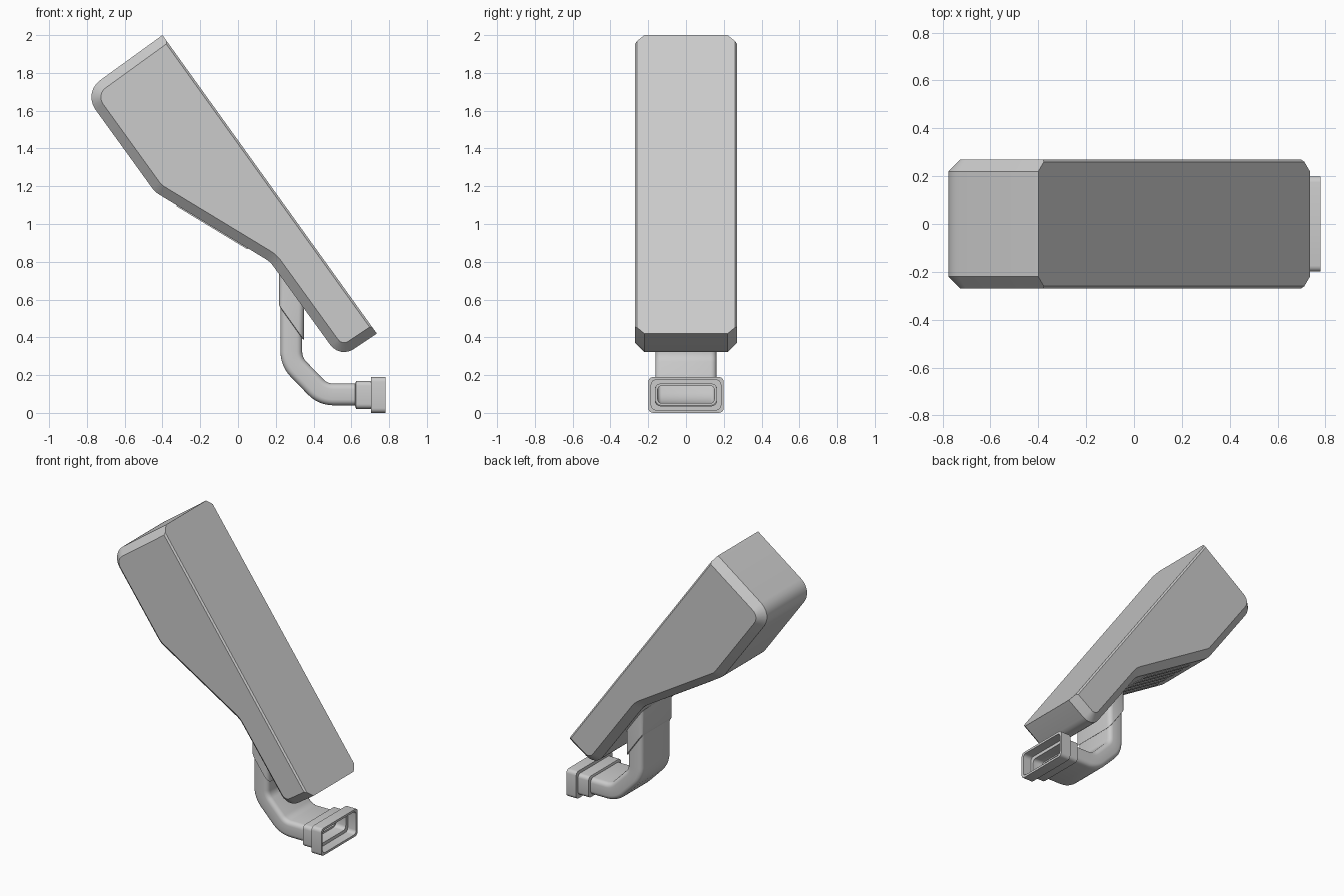
import bpy
import bmesh
from math import sin, cos, tan, pi, atan2
from mathutils import Vector

cube = bpy.data.objects.get("Cube")
if cube:
    bpy.data.objects.remove(cube, do_unlink=True)

grey = bpy.data.materials.new("light_grey")
grey.use_nodes = True
grey.diffuse_color = (0.6, 0.6, 0.6, 1)
grey.node_tree.nodes["Principled BSDF"].inputs["Base Color"].default_value = (0.6, 0.6, 0.6, 1)


def loft(name, rings, closed=False):
    """Skin a row of equal rings; cap the ends or join last to first."""
    bm = bmesh.new()
    loops = [[bm.verts.new(p) for p in ring] for ring in rings]
    n = len(loops[0])
    pairs = list(zip(loops, loops[1:]))
    if closed:
        pairs.append((loops[-1], loops[0]))
    else:
        bm.faces.new(loops[0])
        bm.faces.new(loops[-1])
    for a, b in pairs:
        for i in range(n):
            j = (i + 1) % n
            bm.faces.new((a[i], a[j], b[j], b[i]))
    bmesh.ops.recalc_face_normals(bm, faces=bm.faces)
    mesh = bpy.data.meshes.new(name)
    bm.to_mesh(mesh)
    bm.free()
    obj = bpy.data.objects.new(name, mesh)
    bpy.context.collection.objects.link(obj)
    mesh.materials.append(grey)
    bpy.ops.object.select_all(action="DESELECT")
    obj.select_set(True)
    bpy.context.view_layer.objects.active = obj
    bpy.ops.object.shade_smooth_by_angle(angle=pi / 6)
    return obj


def fillet(prev, corner, nxt, r, seg=6):
    """Points of a round of radius r at a corner."""
    u, v = (prev - corner).normalized(), (nxt - corner).normalized()
    half = u.angle(v) / 2
    reach = r / tan(half)
    centre = corner + (u + v).normalized() * (r / sin(half))
    a, b = corner + u * reach - centre, corner + v * reach - centre
    sweep = a.angle(b)
    return [centre + (a * sin(sweep * (1 - k / seg)) + b * sin(sweep * k / seg)) / sin(sweep)
            for k in range(seg + 1)]


# Housing: side profile with rounded corners, its last edge the long flat face
CORNERS = [(-0.40, 2.0, 0), (-0.82, 1.696, 0.11), (-0.44, 1.17, 0.14),
           (0.17, 0.80, 0.14), (0.54, 0.289, 0.09), (0.735, 0.42, 0)]


def housing_ring(y, inset, face_inset):
    pts = [Vector((x, z)) for x, z, r in CORNERS]
    n = len(pts)
    dirs = [(pts[(i + 1) % n] - pts[i]).normalized() for i in range(n)]
    normals = [Vector((-d.y, d.x)) for d in dirs]
    depth = [inset] * (n - 1) + [face_inset]
    moved = []
    for i, p in enumerate(pts):
        # intersection of the two shifted edges
        h = i - 1
        a = p + normals[h] * depth[h]
        b = p + normals[i] * depth[i]
        moved.append(a + dirs[h] * ((b - a).dot(normals[i]) / dirs[h].dot(normals[i])))
    ring = []
    for i, p in enumerate(moved):
        r = CORNERS[i][2]
        if r:
            r -= inset if dirs[i - 1].cross(dirs[i]) > 0 else -inset
            ring += fillet(moved[i - 1], p, moved[(i + 1) % n], r)
        else:
            ring.append(p)
    return [(q.x, y, q.y) for q in ring]


STEPS = [(0.27, 0.05, 0.011), (0.26, 0.04, 0), (0.22, 0, 0)]
loft("housing", [housing_ring(-y, i, f) for y, i, f in STEPS]
     + [housing_ring(y, i, f) for y, i, f in reversed(STEPS)])


# Ducts: rounded rectangular sections, first coordinate across, second along y
HALF, WIDE = 0.0575, 0.162


def section(grow=0, r=0.03, seg=4):
    pts = []
    for q, (sx, sy) in enumerate([(1, 1), (-1, 1), (-1, -1), (1, -1)]):
        for k in range(seg + 1):
            t = (q + k / seg) * pi / 2
            pts.append((sx * (HALF + grow - r) + r * cos(t),
                        sy * (WIDE + grow - r) + r * sin(t)))
    return pts


# Bent pipe, hollow, from under the housing to the socket
path = [Vector(p) for p in [(0.2825, 0.66), (0.2825, 0.27), (0.45, 0.0975), (0.64, 0.0975)]]
line = [path[0]]
for i in (1, 2):
    line += fillet(path[i - 1], path[i], path[i + 1], 0.13)
line.append(path[3])


def pipe_ring(i, grow, r):
    t = (line[min(i + 1, len(line) - 1)] - line[max(i - 1, 0)]).normalized()
    if i in (0, 1):
        t = Vector((0, -1))
    elif i >= len(line) - 2:
        t = Vector((1, 0))
    side = Vector((-t.y, t.x))
    return [(line[i].x + side.x * a, b, line[i].y + side.y * a) for a, b in section(grow, r)]


order = range(len(line))
loft("bent_pipe", [pipe_ring(i, 0, 0.03) for i in order]
     + [pipe_ring(i, -0.012, 0.02) for i in reversed(order)], closed=True)

# Stepped open socket on the pipe end
SOCKET = [(0.62, 0.002), (0.625, 0.016), (0.705, 0.016), (0.705, 0.0375), (0.78, 0.0375),
          (0.78, 0.022), (0.715, 0.022), (0.715, 0), (0.64, 0), (0.62, -0.008)]
loft("socket", [[(x, b, 0.095 + a) for a, b in section(g, 0.025)] for x, g in SOCKET],
     closed=True)

# Collar cut parallel to the housing underside
loft("collar", [[(0.2825 + a, b, z - 1.4 * a) for a, b in section(g, 0.03)]
                for z, g in [(0.475, 0.001), (0.48, 0.009), (0.68, 0.009)]])

# Slim slats on the sloping underside
a, b = Vector((-0.44, 1.17)), Vector((0.17, 0.80))
along = (b - a).normalized()
out = Vector((along.y, -along.x))
mid = (a + b) / 2
for k in range(-2, 3):
    rings = []
    for s in (-0.22, 0.22):
        base = mid + along * s
        tip, root = base + out * 0.006, base - out * 0.002
        y0, y1 = k * 0.08 - 0.02, k * 0.08 + 0.02
        rings.append([(root.x, y0, root.y), (root.x, y1, root.y),
                      (tip.x, y1, tip.y), (tip.x, y0, tip.y)])
    loft("underside_slat", rings)
